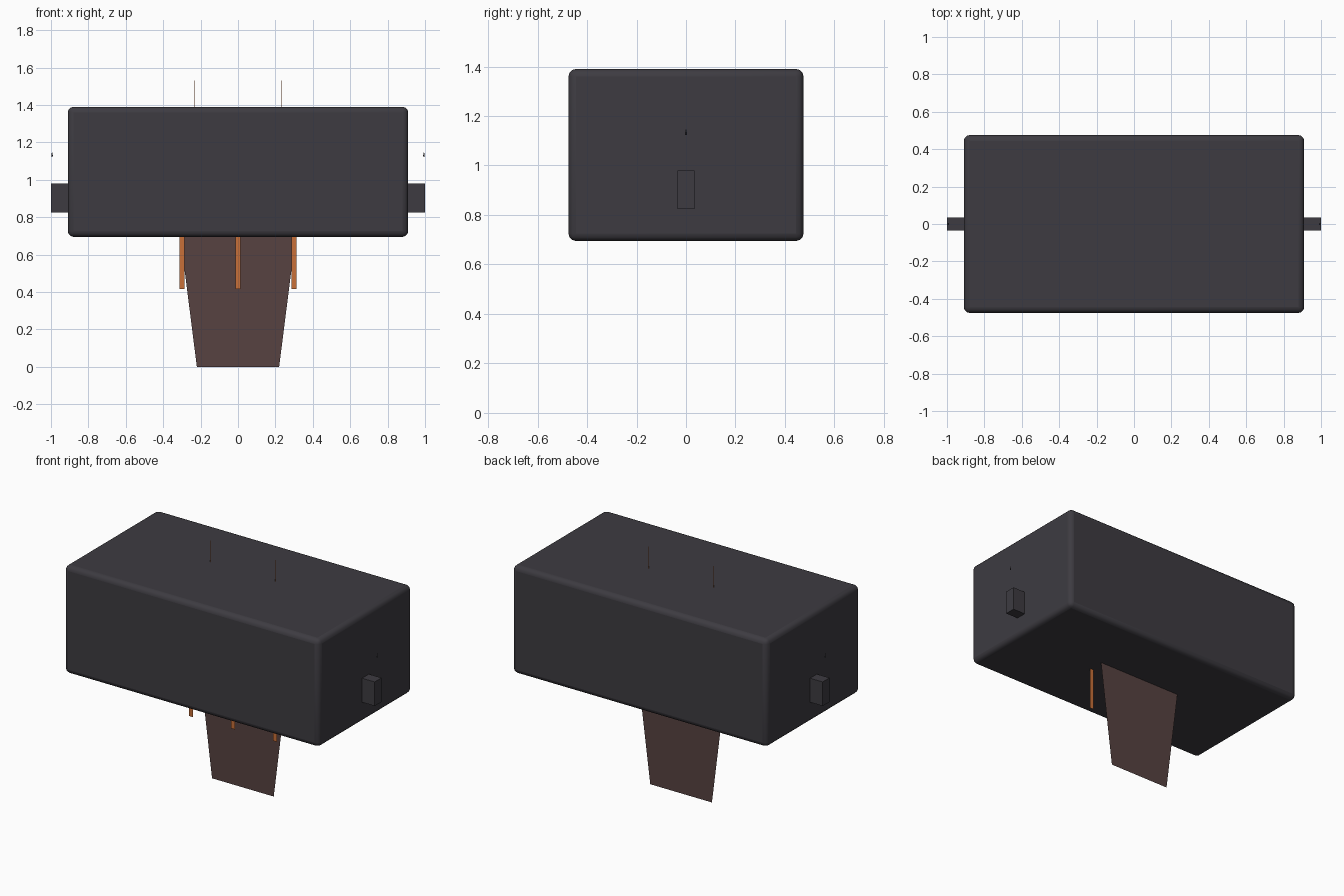
import bpy

if "Cube" in bpy.data.objects:
    bpy.data.objects.remove(bpy.data.objects["Cube"])


def material(name, rgb):
    m = bpy.data.materials.new(name)
    m.diffuse_color = (*rgb, 1.0)
    m.use_nodes = True
    m.node_tree.nodes["Principled BSDF"].inputs["Base Color"].default_value = m.diffuse_color
    return m


CHARCOAL = material("charcoal", (0.047, 0.044, 0.053))
MAROON = material("dark maroon", (0.095, 0.054, 0.053))
ORANGE = material("burnt orange", (0.58, 0.16, 0.04))


def box(name, x, y, z, mat, bevel=0.0):
    """Box spanning the given (min, max) ranges, with optional rounded edges."""
    bpy.ops.mesh.primitive_cube_add(size=1)
    ob = bpy.context.object
    ob.name = name
    ob.location = [(a + b) / 2 for a, b in (x, y, z)]
    ob.scale = [b - a for a, b in (x, y, z)]
    bpy.ops.object.transform_apply(location=True, scale=True)
    ob.data.materials.append(mat)
    if bevel:
        mod = ob.modifiers.new("rounded_edges", "BEVEL")
        mod.width = bevel
        mod.segments = 3
        bpy.ops.object.shade_smooth_by_angle()
    return ob


def panel(name, outline, y, mat):
    """Flat sheet facing front and back, from an (x, z) outline."""
    mesh = bpy.data.meshes.new(name)
    mesh.from_pydata([(x, y, z) for x, z in outline], [],
                     [tuple(range(len(outline)))])
    mesh.materials.append(mat)
    ob = bpy.data.objects.new(name, mesh)
    bpy.context.collection.objects.link(ob)
    return ob


# Large rounded body
box("body", (-0.91, 0.91), (-0.475, 0.475), (0.695, 1.39), CHARCOAL, 0.03)

# Tapered hanging sheet
panel("hanging_sheet", [(-0.22, 0), (0.22, 0), (0.315, 0.75), (-0.315, 0.75)],
      0.05, MAROON)

# Three hanging strips in front of the sheet
for i, x in enumerate((-0.3, 0.0, 0.3)):
    panel(f"hanging_strip_{i + 1}",
          [(x - 0.014, 0.415), (x + 0.014, 0.415),
           (x + 0.014, 0.75), (x - 0.014, 0.75)], -0.05, ORANGE)

for side, s in (("left", -1), ("right", 1)):
    # Side block
    box(f"{side}_side_block", sorted((s * 0.88, s * 1.0)),
        (-0.035, 0.035), (0.825, 0.98), CHARCOAL)
    # Tiny spike above the side block
    bpy.ops.mesh.primitive_cone_add(vertices=4, radius1=0.005, depth=0.028,
                                    location=(s * 0.994, 0, 1.138))
    spike = bpy.context.object
    spike.name = f"{side}_spike"
    spike.data.materials.append(CHARCOAL)
    # Hair-thin upright on top
    x = s * 0.232
    panel(f"{side}_upright", [(x - 0.0015, 1.35), (x + 0.0015, 1.35),
                              (x + 0.0015, 1.53), (x - 0.0015, 1.53)],
          0.05, ORANGE)
